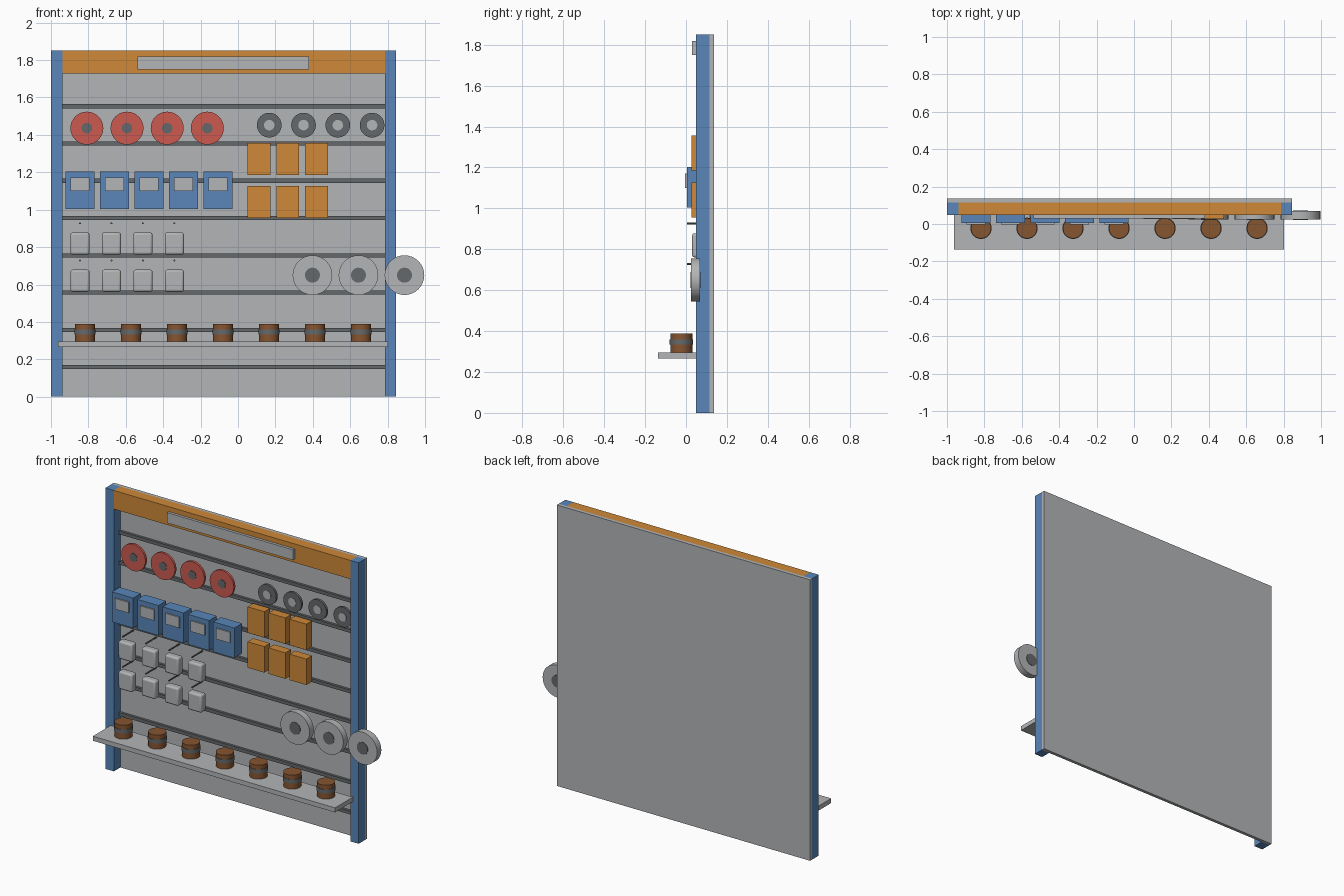
import bpy
import math

cube = bpy.data.objects.get("Cube")
if cube:
    bpy.data.objects.remove(cube, do_unlink=True)


def material(name, rgb):
    m = bpy.data.materials.new(name)
    m.use_nodes = True
    m.diffuse_color = (*rgb, 1)
    m.node_tree.nodes["Principled BSDF"].inputs["Base Color"].default_value = (*rgb, 1)
    return m


GREY = material("light_grey", (0.45, 0.46, 0.47))
DARK = material("dark_grey", (0.13, 0.14, 0.145))
BLUE = material("blue", (0.10, 0.24, 0.49))
ORANGE = material("orange", (0.62, 0.25, 0.04))
RED = material("red", (0.60, 0.10, 0.08))
BROWN = material("brown", (0.24, 0.09, 0.03))


def box(name, mat, x, y, z, bevel=0):
    """Box given as (min, max) pairs on each axis."""
    spans = (x, y, z)
    bpy.ops.mesh.primitive_cube_add(size=1, location=[(a + b) / 2 for a, b in spans])
    ob = bpy.context.object
    ob.name = name
    ob.scale = [b - a for a, b in spans]
    bpy.ops.object.transform_apply(location=False, rotation=False, scale=True)
    ob.data.materials.append(mat)
    if bevel:
        mod = ob.modifiers.new("rounding", 'BEVEL')
        mod.width = bevel
        mod.segments = 3
        bpy.ops.object.shade_smooth_by_angle()
    return ob


def cylinder(name, mat, r, depth, loc, along_y=False, sides=32):
    rot = (math.pi / 2, 0, 0) if along_y else (0, 0, 0)
    bpy.ops.mesh.primitive_cylinder_add(vertices=sides, radius=r, depth=depth,
                                        location=loc, rotation=rot)
    ob = bpy.context.object
    ob.name = name
    ob.data.materials.append(mat)
    bpy.ops.object.shade_smooth_by_angle()
    return ob


def disc_row(name, mat, hub_mat, xs, z, r, hub_r, y, depth):
    for x in xs:
        cylinder(name, mat, r, depth, (x, y, z), True)
        cylinder(name + "_hub", hub_mat, hub_r, depth + 0.006, (x, y, z), True)


def steps(start, step, count):
    return [start + step * i for i in range(count)]


# Frame: back panel, side posts, header with blank sign
INNER = (-0.938, 0.786)
FRAME_Y = (0.048, 0.116)
box("back_panel", GREY, (-1, 0.845), (0.116, 0.137), (0, 1.85))
box("right_post", BLUE, (-1, INNER[0]), FRAME_Y, (0, 1.85))
box("left_post", BLUE, (INNER[1], 0.845), FRAME_Y, (0, 1.85))
box("header", ORANGE, INNER, FRAME_Y, (1.727, 1.85))
box("sign_plate", GREY, (-0.538, 0.38), (0.03, 0.048), (1.75, 1.818))

# Horizontal hanging rails
for z in steps(0.158, 0.1993, 8):
    box("rail", DARK, INNER, (0.1, 0.116), (z - 0.011, z + 0.011))

# Hanging discs and coils
disc_row("red_disc", RED, DARK, steps(-0.808, 0.2147, 4), 1.436, 0.088, 0.028, 0.073, 0.016)
disc_row("dark_disc", DARK, GREY, steps(0.167, 0.1833, 4), 1.452, 0.066, 0.028, 0.073, 0.016)
disc_row("coil", GREY, DARK, steps(0.398, 0.246, 3), 0.65, 0.106, 0.04, 0.047, 0.044)

# Blue boxes with front screens
for x in steps(-0.845, 0.1845, 5):
    box("blue_box", BLUE, (x - 0.077, x + 0.077), (0.005, 0.085), (1.005, 1.203))
    box("box_screen", GREY, (x - 0.05, x + 0.05), (-0.004, 0.005), (1.1, 1.171))

# Orange packs in two rows
for x in steps(0.113, 0.153, 3):
    for z in (0.956, 1.186):
        box("orange_pack", ORANGE, (x - 0.061, x + 0.061), (0.026, 0.085), (z, z + 0.171))

# Rounded tins, each below a peg
for x in steps(-0.845, 0.1683, 4):
    for z in (0.561, 0.76):
        box("tin", GREY, (x - 0.051, x + 0.051), (0.03, 0.082), (z, z + 0.118), bevel=0.012)
        cylinder("peg", DARK, 0.005, 0.11, (x, 0.061, z + 0.167), True, sides=12)

# Shelf with banded barrels
box("shelf", GREY, (-0.962, 0.803), (-0.137, 0.048), (0.266, 0.296))
for x in steps(-0.818, 0.246, 7):
    cylinder("barrel", BROWN, 0.054, 0.092, (x, -0.023, 0.342))
    cylinder("barrel_band", DARK, 0.057, 0.026, (x, -0.023, 0.347))
